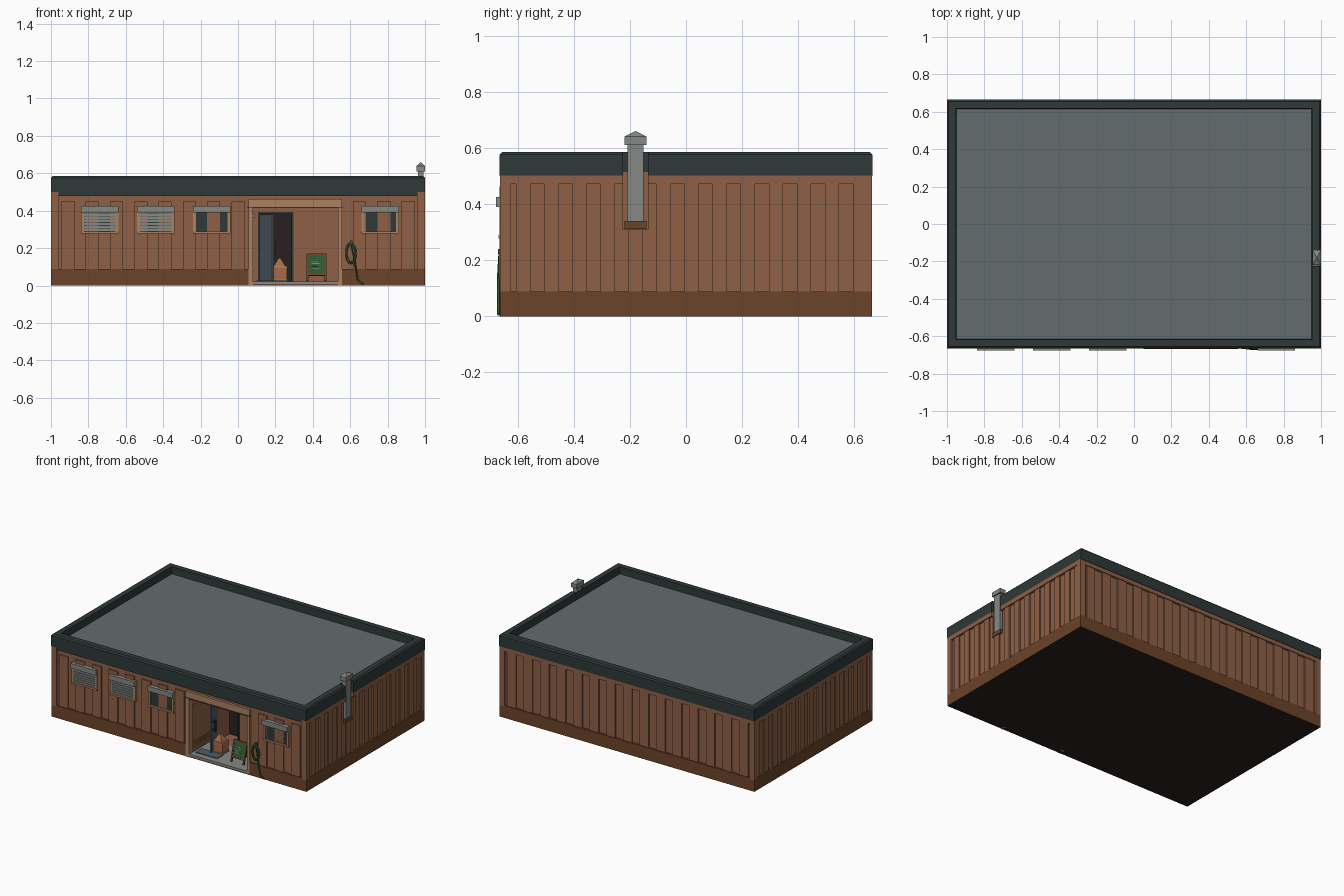
import bpy, bmesh, math
from mathutils import Vector, Matrix

if "Cube" in bpy.data.objects:
    bpy.data.objects.remove(bpy.data.objects["Cube"])


def material(name, hex_code):
    def linear(c):
        return c / 12.92 if c <= 0.04045 else ((c + 0.055) / 1.055) ** 2.4
    rgb = [linear(b / 255) for b in bytes.fromhex(hex_code)]
    m = bpy.data.materials.new(name)
    m.use_nodes = True
    m.diffuse_color = (*rgb, 1)
    m.node_tree.nodes["Principled BSDF"].inputs["Base Color"].default_value = (*rgb, 1)
    return m


WALL = material("brick brown", "8F6046")
BASE = material("dark brown", "6C4329")
TAN = material("tan trim", "AA8262")
TRIM = material("dark teal trim", "2E3838")
ROOF = material("roof grey", "636C6F")
GREY = material("light grey", "858883")
GREEN = material("garden green", "2C5A30")
BLACK = material("shadow black", "2A2020")
SLATE = material("slate door", "505E64")
WOOD = material("orange wood", "A66B45")


def make(name, bm, *mats):
    mesh = bpy.data.meshes.new(name)
    bm.to_mesh(mesh)
    bm.free()
    for m in mats:
        mesh.materials.append(m)
    ob = bpy.data.objects.new(name, mesh)
    bpy.context.collection.objects.link(ob)
    return ob


def add_box(bm, x, y, z):
    """Each argument is a (low, high) pair."""
    size = [b - a for a, b in (x, y, z)]
    mid = [(a + b) / 2 for a, b in (x, y, z)]
    return bmesh.ops.create_cube(bm, size=1, matrix=Matrix.Translation(mid) @ Matrix.Diagonal((*size, 1)))


def boxes(name, mat, *specs):
    bm = bmesh.new()
    for s in specs:
        add_box(bm, *s)
    return make(name, bm, mat)


def cut(ob, *specs):
    for s in specs:
        cutter = boxes("cutter", None, s)
        cutter.hide_render = True
        mod = ob.modifiers.new("cut", "BOOLEAN")
        mod.operation, mod.object, mod.solver = "DIFFERENCE", cutter, "EXACT"
        bpy.context.view_layer.objects.active = ob
        bpy.ops.object.modifier_apply(modifier=mod.name)
        bpy.data.objects.remove(cutter)


def around(c, half):
    return (c - half, c + half)


X, Y = 1.0, 0.662            # outer half sizes
SKIN = 0.015                 # how far the wall panels sit back
BACK = -0.41                 # rear wall of the porch
PORCH = ((0.07, 0.545), (-1, BACK), (-0.1, 0.42))
DOORWAY = ((0.115, 0.293), (-1, BACK + 0.2), (0.02, 0.385))
FLUE_Y, FLUE_X = -0.18, 0.977
NOTCH = ((0.955, 1.1), around(FLUE_Y, 0.045), (0.31, 0.8))

# Wall core, with porch, doorway and flue notch cut out
core = boxes("walls", WALL, (around(0, X - SKIN), around(0, Y - SKIN), (0.01, 0.515)))
cut(core, PORCH, DOORWAY, NOTCH)

# Plinth, black on its underside
plinth = boxes("plinth", BASE, (around(0, X), around(0, Y), (0, 0.088)))
cut(plinth, ((0.07, 0.545), (-1, BACK), (0.01, 0.42)), ((0.115, 0.293), (-1, BACK + 0.2), (0.02, 0.4)))
plinth.data.materials.append(BLACK)
for f in plinth.data.polygons:
    f.material_index = int(f.normal.z < -0.9)

# Corner posts and top bands
bm = bmesh.new()
for sx in (-1, 1):
    for sy in (-1, 1):
        add_box(bm, around(sx * (X - 0.02), 0.02), around(sy * (Y - 0.018), 0.018), (0.08, 0.502))
    add_box(bm, around(sx * (X - 0.01), 0.01), around(0, Y - 0.02), (0.472, 0.502))
add_box(bm, around(0, X - 0.02), (Y - 0.02, Y), (0.472, 0.502))
frame = make("corner_posts", bm, WALL)
cut(frame, NOTCH)

# Vertical wall ribs
side, long = [], []
RIB = 0.005
for i in range(13):
    y = -0.58 + 0.1 * i
    for s in (-1, 1):
        top = 0.31 if s > 0 and abs(y - FLUE_Y) < 0.01 else 0.473
        side.append((around(s * (X - SKIN), SKIN - RIB), around(y, 0.025), (0.08, top)))
for i in range(15):
    x = (i - 7) * 0.13
    long.append((around(x, 0.035), around(Y - SKIN, SKIN - RIB), (0.08, 0.473)))
    if not 0 < x < 0.6:
        long.append((around(x, 0.035), around(SKIN - Y, SKIN - RIB), (0.08, 0.45)))
boxes("side_ribs", WALL, *side)
boxes("front_and_back_ribs", WALL, *long)

# Gutter strip under the front parapet
boxes("gutter_strip", TRIM, (around(0, 0.96), (-Y + 0.004, -Y + 0.02), (0.48, 0.505)))

# Parapet with chamfered rim and sunken roof
bm = bmesh.new()
add_box(bm, around(0, X), around(0, Y + 0.003), (0.5, 0.576))
bm.faces.ensure_lookup_table()
top = max(bm.faces, key=lambda f: f.calc_center_median().z)
for thickness, depth in ((0.009, 0.009), (0.039, 0), (0.002, -0.05)):
    bmesh.ops.inset_region(bm, faces=[top], thickness=thickness, depth=depth, use_even_offset=True)
top.material_index = 1
parapet = make("parapet_and_roof", bm, TRIM, ROOF)
cut(parapet, NOTCH)

# Flue pipe with block cap and pyramid top
boxes("flue_pipe", GREY, (around(FLUE_X, 0.014), around(FLUE_Y, 0.028), (0.325, 0.615)))
boxes("flue_bracket", BASE, (around(FLUE_X, 0.02), around(FLUE_Y, 0.04), (0.312, 0.34)))
bm = bmesh.new()
add_box(bm, around(FLUE_X, 0.022), around(FLUE_Y, 0.04), (0.61, 0.64))
roof_face = max(bm.faces, key=lambda f: f.calc_center_median().z)
tip = bmesh.ops.poke(bm, faces=[roof_face])["verts"][0]
tip.co.z += 0.02
make("flue_cap", bm, GREY)

# Windows: two with closed shutters, two with bare glass
FRONT = -Y - 0.003
for n, (x, shut) in enumerate([(-0.74, True), (-0.44, True), (-0.14, False), (0.76, False)]):
    tag = f"window_{n + 1}_"
    boxes(tag + "glass", TRIM, (around(x, 0.09), (FRONT + 0.008, -0.6), (0.285, 0.4)))
    boxes(tag + "shutter_box", GREY, (around(x, 0.1), (FRONT - 0.012, -0.6), (0.39, 0.425)))
    boxes(tag + "frame", TAN, (around(x, 0.1), (FRONT - 0.003, -0.6), (0.278, 0.29)),
          *[(around(x + s * 0.092, 0.008), (FRONT, -0.6), (0.28, 0.395)) for s in (-1, 1)])
    if shut:
        boxes(tag + "slats", GREY, *[(around(x, 0.085), (FRONT + 0.002, FRONT + 0.01),
              around(0.298 + i * 0.0155, 0.006)) for i in range(7)])

# Porch surround, floor slab, lamp and mat
boxes("porch_surround", TAN, ((0.055, 0.555), (FRONT, -0.62), (0.42, 0.463)),
      ((0.055, 0.08), (FRONT, -0.62), (0, 0.42)), ((0.535, 0.555), (FRONT, -0.62), (0, 0.42)))
boxes("porch_drip_edge", BASE, ((0.05, 0.56), (FRONT - 0.004, -0.63), (0.414, 0.42)))
boxes("porch_floor", GREY, ((0.08, 0.535), (FRONT + 0.002, BACK), (0.008, 0.022)))
boxes("porch_lamp", GREY, ((0.07, 0.09), around(-0.6, 0.02), (0.36, 0.385)))
boxes("door_mat", SLATE, ((0.1, 0.27), around(-0.585, 0.035), (0.02, 0.027)))

# Dark doorway lining and door frame
boxes("doorway_lining", BLACK, ((0.114, 0.294), (BACK + 0.15, BACK + 0.16), (0.02, 0.386)),
      ((0.286, 0.293), (BACK, BACK + 0.16), (0.02, 0.386)))
boxes("door_frame", TRIM, ((0.108, 0.118), around(BACK, 0.008), (0.02, 0.392)),
      ((0.288, 0.298), around(BACK, 0.008), (0.02, 0.392)),
      ((0.108, 0.298), around(BACK, 0.008), (0.382, 0.392)))

# Door leaf swung outward, with its handle
HINGE = Matrix.Translation((0.118, BACK, 0)) @ Matrix.Rotation(math.radians(-67), 4, "Z")
leaf = boxes("door_leaf", SLATE, ((0, 0.175), around(0, 0.006), (0.024, 0.38)))
handle = boxes("door_handle", BLACK, ((0.135, 0.147), (0.018, 0.028), (0.16, 0.245)),
               ((0.137, 0.145), (0, 0.024), (0.17, 0.18)), ((0.137, 0.145), (0, 0.024), (0.225, 0.235)))
for ob in (leaf, handle):
    ob.matrix_world = HINGE

# Wooden crate with slanted lid flap
boxes("crate", WOOD, ((0.19, 0.262), around(-0.515, 0.035), (0.022, 0.1)))
boxes("crate_trim", TAN, ((0.187, 0.265), around(-0.515, 0.038), (0.094, 0.104)),
      ((0.187, 0.265), around(-0.515, 0.038), (0.022, 0.032)))
bm = bmesh.new()
bmesh.ops.create_cone(bm, cap_ends=True, segments=4, radius1=0.045, radius2=0.006, depth=0.045,
                      matrix=Matrix.Translation((0.222, -0.515, 0.126)) @ Matrix.Rotation(math.pi / 4, 4, "Z"))
make("crate_contents", bm, WOOD)

# Folding sign: two leaning panels with wooden rails
for name, s in (("front", -1), ("rear", 1)):
    pose = Matrix.Translation((0.42, -0.57, 0.168)) @ Matrix.Rotation(s * math.radians(14), 4, "X")
    parts = [boxes(f"sign_{name}_board", GREEN, (around(0, 0.045), around(0, 0.003), (-0.11, -0.005))),
             boxes(f"sign_{name}_rails", BASE, (around(0, 0.052), around(0, 0.005), (-0.008, 0.002)),
                   (around(0, 0.052), around(0, 0.005), (-0.118, -0.108)),
                   *[(around(t * 0.048, 0.005), around(0, 0.005), (-0.146, 0)) for t in (-1, 1)])]
    if s < 0:
        parts.append(boxes("sign_chalk_lines", GREY, *[((-0.028, 0.005 + 0.012 * (i % 2)), (-0.005, -0.003),
                     around(-0.04 - i * 0.013, 0.002)) for i in range(4)]))
    for ob in parts:
        ob.matrix_world = pose

# Coiled garden hose hanging to the ground
curve = bpy.data.curves.new("garden_hose", "CURVE")
curve.dimensions, curve.bevel_depth, curve.bevel_resolution = "3D", 0.005, 1
path = []
for i in range(41):
    a = math.tau * i / 20 + math.pi / 2
    r = 1 - 0.006 * i
    path.append((0.605 + 0.028 * r * math.cos(a), -Y - 0.002, 0.172 + 0.058 * r * math.sin(a)))
path += [(0.622, -Y - 0.006, 0.15), (0.63, -Y - 0.006, 0.09), (0.64, -Y - 0.006, 0.03), (0.67, -Y - 0.006, 0.006)]
spline = curve.splines.new("POLY")
spline.points.add(len(path) - 1)
for p, co in zip(spline.points, path):
    p.co = (*co, 1)
curve.materials.append(GREEN)
bpy.context.collection.objects.link(bpy.data.objects.new("garden_hose", curve))
boxes("hose_hook", BASE, (around(0.605, 0.006), (FRONT - 0.005, -0.64), (0.222, 0.24)))
